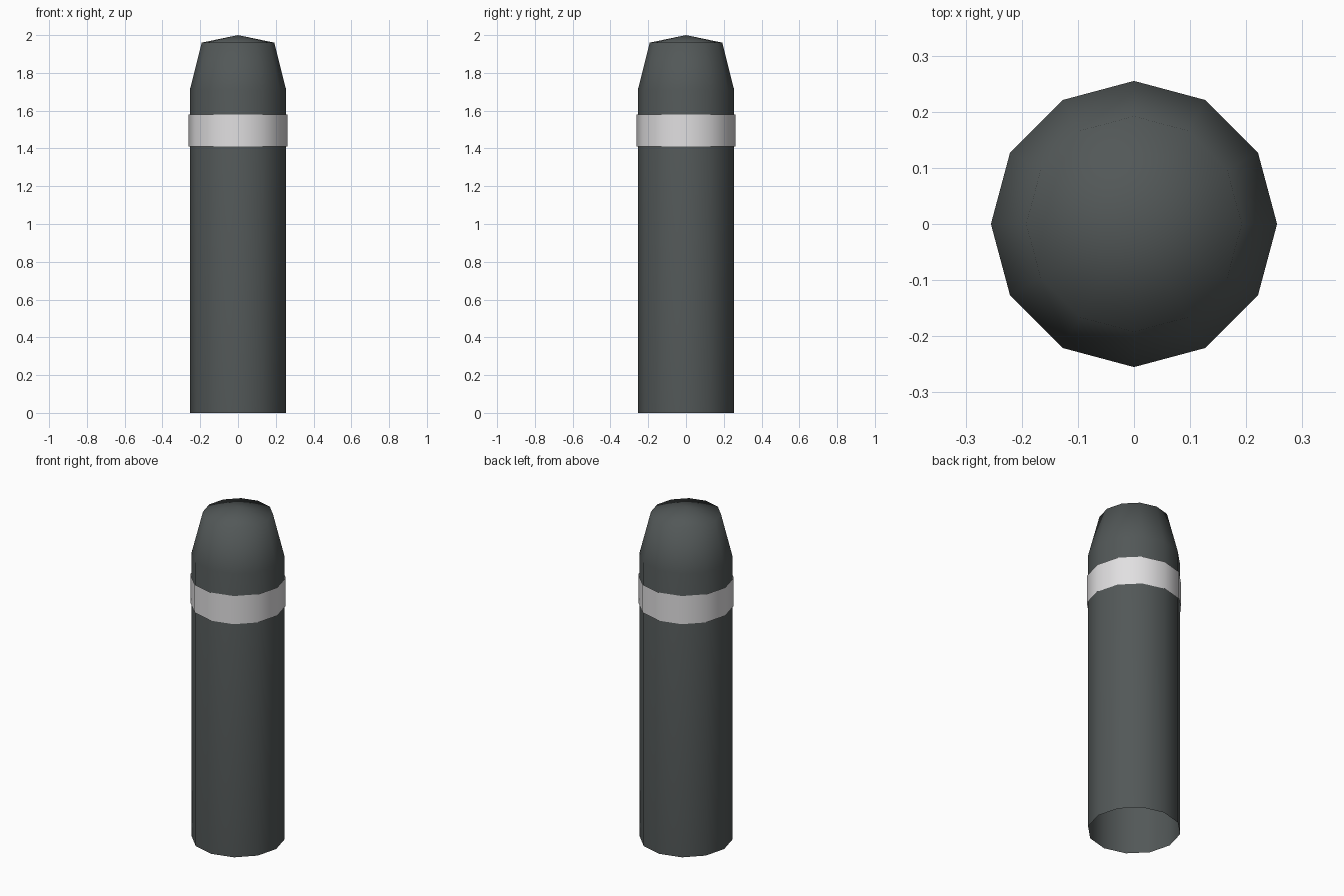
import bpy
import bmesh
from math import cos, sin, tau

cube = bpy.data.objects.get("Cube")
if cube:
    bpy.data.objects.remove(cube, do_unlink=True)

SIDES = 12


def material(name, color):
    mat = bpy.data.materials.new(name)
    mat.use_nodes = True
    mat.diffuse_color = color
    mat.node_tree.nodes["Principled BSDF"].inputs["Base Color"].default_value = color
    return mat


def lathe(name, profile, mat, tip=None):
    """Open shell turned around z from (radius, height) points, with an optional tip."""
    bm = bmesh.new()
    rings = [[bm.verts.new((r * cos(tau * i / SIDES), r * sin(tau * i / SIDES), z))
              for i in range(SIDES)] for r, z in profile]
    for low, high in zip(rings, rings[1:]):
        for i in range(SIDES):
            j = (i + 1) % SIDES
            bm.faces.new((low[i], low[j], high[j], high[i]))
    if tip is not None:
        apex = bm.verts.new((0, 0, tip))
        for i in range(SIDES):
            bm.faces.new((rings[-1][i], rings[-1][(i + 1) % SIDES], apex))
    for face in bm.faces:
        face.smooth = True
    mesh = bpy.data.meshes.new(name)
    bm.to_mesh(mesh)
    bm.free()
    mesh.materials.append(mat)
    obj = bpy.data.objects.new(name, mesh)
    bpy.context.collection.objects.link(obj)
    return obj


dark_grey = material("dark grey", (0.085, 0.097, 0.097, 1))
off_white = material("off white", (0.75, 0.74, 0.75, 1))

# Hollow post with tapered shoulder and shallow pointed cap
lathe("post", [(0.255, 0), (0.255, 1.71), (0.192, 1.96)], dark_grey, tip=2.0)

# Reflective sleeve around the upper post
lathe("reflective_band", [(0.262, 1.41), (0.262, 1.58)], off_white)
